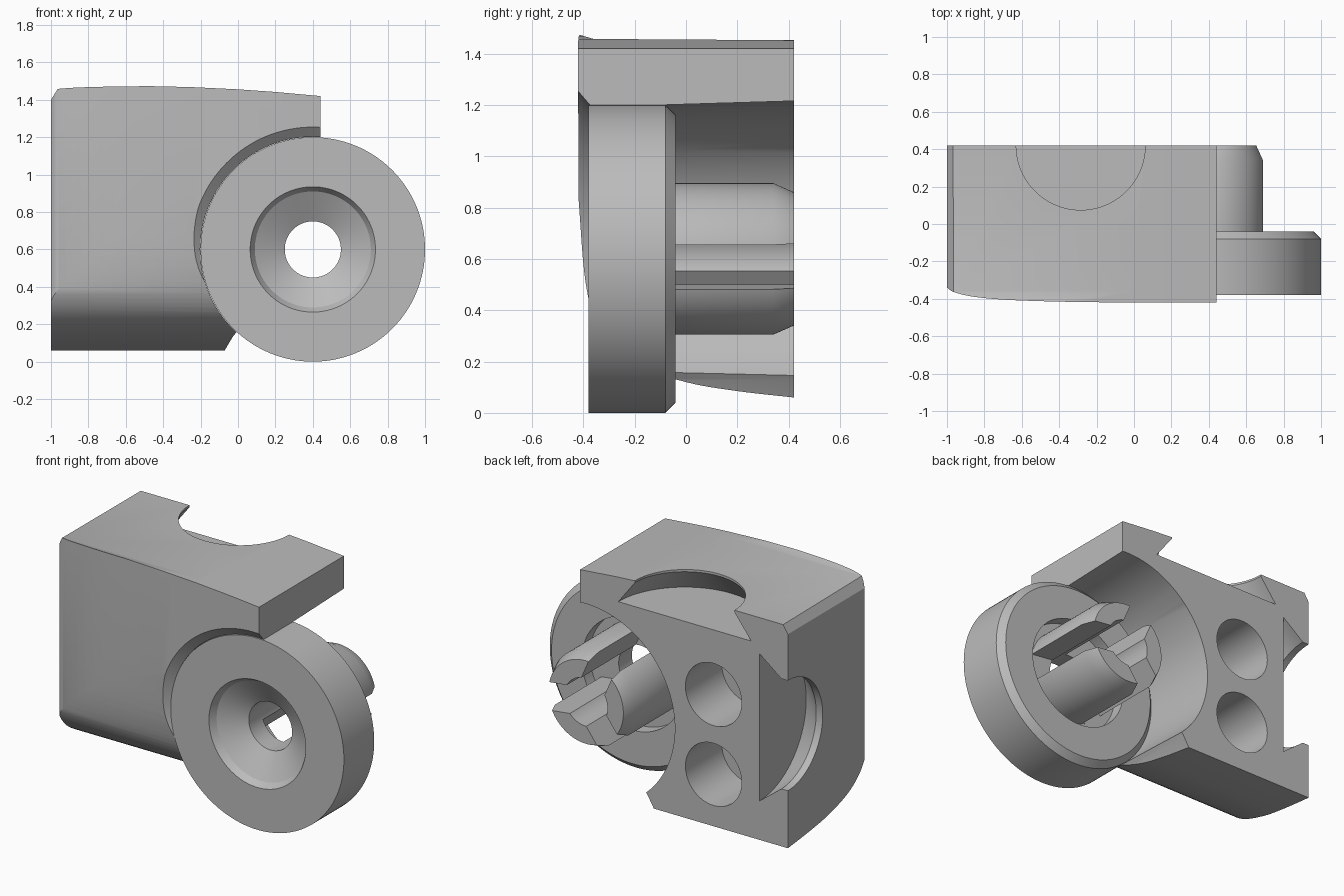
import bpy, bmesh, math
from mathutils import Matrix, Vector

cube = bpy.data.objects.get("Cube")
if cube:
    bpy.data.objects.remove(cube, do_unlink=True)

grey = bpy.data.materials.new("plain grey")
grey.use_nodes = True
grey.diffuse_color = (0.5, 0.5, 0.5, 1)
grey.node_tree.nodes["Principled BSDF"].inputs["Base Color"].default_value = (0.5, 0.5, 0.5, 1)


def finish(name, bm):
    bmesh.ops.remove_doubles(bm, verts=bm.verts, dist=1e-5)
    bmesh.ops.recalc_face_normals(bm, faces=bm.faces)
    mesh = bpy.data.meshes.new(name)
    bm.to_mesh(mesh)
    bm.free()
    mesh.materials.append(grey)
    obj = bpy.data.objects.new(name, mesh)
    bpy.context.collection.objects.link(obj)
    return obj


def prism(name, outline, place, start, end):
    """Extrude a flat outline; place(a, b, t) turns it into a 3D point."""
    bm = bmesh.new()
    rings = [[bm.verts.new(place(a, b, t)) for a, b in outline] for t in (start, end)]
    n = len(outline)
    for ring in rings:
        bm.faces.new(ring)
    for i in range(n):
        j = (i + 1) % n
        bm.faces.new((rings[0][i], rings[0][j], rings[1][j], rings[1][i]))
    return finish(name, bm)


def lathe(name, profile, centre, axis, closed=False, steps=96):
    """Spin (radius, height) points about an axis through centre."""
    bm = bmesh.new()
    verts = [bm.verts.new((r, 0, h)) for r, h in profile]
    edges = [bm.edges.new(pair) for pair in zip(verts, verts[1:])]
    if closed:
        edges.append(bm.edges.new((verts[-1], verts[0])))
    bmesh.ops.spin(bm, geom=verts + edges, cent=(0, 0, 0), axis=(0, 0, 1),
                   angle=math.tau, steps=steps)
    turn = Vector((0, 0, 1)).rotation_difference(Vector(axis)).to_matrix().to_4x4()
    bmesh.ops.transform(bm, verts=bm.verts, matrix=Matrix.Translation(centre) @ turn)
    return finish(name, bm)


def combine(target, tool, operation="DIFFERENCE"):
    mod = target.modifiers.new("shape", "BOOLEAN")
    mod.operation, mod.object, mod.solver = operation, tool, "EXACT"
    bpy.context.view_layer.objects.active = target
    bpy.ops.object.modifier_apply(modifier=mod.name)
    bpy.data.objects.remove(tool, do_unlink=True)


def curve(points, steps=6):
    """Smooth path through a few points."""
    pts = [Vector(p) for p in points]
    pts = [2 * pts[0] - pts[1]] + pts + [2 * pts[-1] - pts[-2]]
    out = []
    for a, b, c, d in zip(pts, pts[1:], pts[2:], pts[3:]):
        for k in range(steps):
            t = k / steps
            out.append(0.5 * (2 * b + (c - a) * t + (2 * a - 5 * b + 4 * c - d) * t**2
                              + (3 * b - a - 3 * c + d) * t**3))
    return out + [pts[-2]]


# Body: side section, trimmed by a front outline and a plan outline
section = curve([(0.42, 0.06), (0.2, 0.085), (0, 0.12), (-0.2, 0.19), (-0.33, 0.31),
                 (-0.39, 0.5), (-0.42, 0.85)])
section += [(-0.42, 1.475), (-0.36, 1.457), (0.42, 1.452)]
body = prism("body", section, lambda a, b, t: (t, a, b), -1, 0.6)

front = [(-1.1, -0.1), (-0.165, -0.1), (-0.03, 0.13), (0.1, 0.3), (0.44, 0.9)]
front += [(0.44, 1.42), (0.2, 1.442), (0, 1.456), (-0.25, 1.468), (-0.6, 1.476),
          (-0.955, 1.472), (-1, 1.4), (-1.1, 1.24)]
combine(body, prism("front_trim", front, lambda a, b, t: (a, t, b), -1, 1), "INTERSECT")

plan = curve([(-1, -0.34), (-0.96, -0.365), (-0.85, -0.39), (-0.65, -0.407),
              (-0.3, -0.417), (0.1, -0.42)])
plan += [(0.6, -0.421), (0.6, 0.6), (-1.2, 0.6), (-1.2, -0.34)]
combine(body, prism("plan_trim", plan, lambda a, b, t: (a, b, t), -1, 2), "INTERSECT")

# Round seat for the disc, with a chamfered front edge
hub = (0.4, 0, 0.6)
combine(body, lathe("seat_cutter", [(0, -0.6), (0.68, -0.6), (0.66, -0.425), (0.602, -0.375),
                                    (0.602, -0.08), (0.617, 0.42), (0.62, 0.6), (0, 0.6)],
                    hub, (0, 1, 0), steps=128))

# Undercut half-round pockets in the top and the outer side
pocket = [(0, -0.175), (0.46, -0.175), (0.345, -0.025), (0.345, 0.15), (0, 0.15)]
combine(body, lathe("top_pocket", pocket, (-0.285, 0.42, 1.465), (0, 0, 1)))
combine(body, lathe("side_pocket", pocket, (-0.98, 0.42, 0.765), (-1, 0, 0)))

# Two blind holes in the back
for z in (0.385, 0.885):
    drill = [(0, 0.06), (0.195, 0.06), (0.195, 0.6), (0, 0.6)]
    combine(body, lathe("drill", drill, (-0.485, 0, z), (0, 1, 0), steps=64))

# Countersunk disc with a hollow peg behind it
disc = lathe("disc_and_peg", [
    (0.15, -0.25), (0.31, -0.34), (0.335, -0.38), (0.6, -0.38), (0.6, -0.08), (0.56, -0.04),
    (0.35, -0.04), (0.35, -0.12), (0.295, -0.12), (0.295, 0.34), (0.26, 0.42), (0.15, 0.42)],
    hub, (0, 1, 0), closed=True, steps=128)

# Three slots split the peg into prongs
for k in range(3):
    angle = math.radians(-6.5 + 120 * k)
    c, s = math.cos(angle), math.sin(angle)
    slot = [(0, -0.087), (0.32, -0.087), (0.32, 0.087), (0, 0.087)]
    combine(disc, prism("slot_cutter", slot, lambda a, b, t: (
        hub[0] + a * c - b * s, t, hub[2] + a * s + b * c), -0.119, 0.6))

# Smooth curved faces, crisp edges
for obj in (body, disc):
    bpy.ops.object.select_all(action="DESELECT")
    obj.select_set(True)
    bpy.context.view_layer.objects.active = obj
    bpy.ops.object.shade_smooth_by_angle(angle=math.radians(25))
